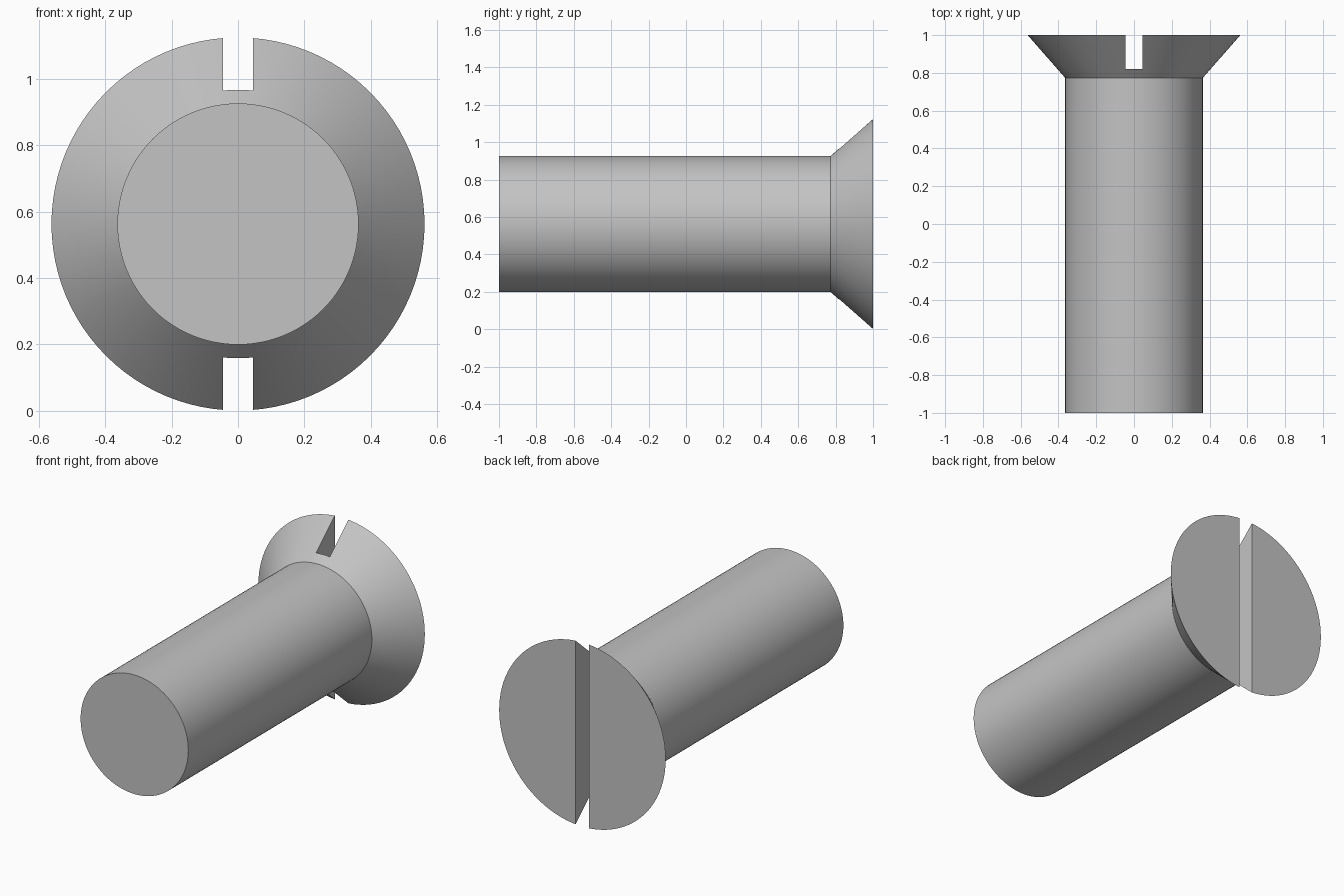
import bpy, bmesh, math
from mathutils import Matrix, Vector

cube = bpy.data.objects.get("Cube")
if cube:
    bpy.data.objects.remove(cube, do_unlink=True)

HEAD_R, SHAFT_R = 0.563, 0.364
NECK_Y, SLOT_Y, SLOT_W = 0.773, 0.82, 0.092
SIDES = 96

# Plain steel
steel = bpy.data.materials.new("steel_grey")
steel.use_nodes = True
colour = (0.55, 0.55, 0.55, 1)
steel.diffuse_color = colour
steel.node_tree.nodes["Principled BSDF"].inputs["Base Color"].default_value = colour


def add_object(name, bm):
    bmesh.ops.recalc_face_normals(bm, faces=bm.faces)
    mesh = bpy.data.meshes.new(name)
    bm.to_mesh(mesh)
    bm.free()
    mesh.materials.append(steel)
    obj = bpy.data.objects.new(name, mesh)
    bpy.context.collection.objects.link(obj)
    return obj


# Shank and countersunk head, revolved about the y axis
bm = bmesh.new()
profile = [(SHAFT_R, -1), (SHAFT_R, NECK_Y), (HEAD_R, 1)]
verts = [bm.verts.new((r, y, HEAD_R)) for r, y in profile]
edges = [bm.edges.new(pair) for pair in zip(verts, verts[1:])]
bmesh.ops.spin(bm, geom=verts + edges, cent=(0, 0, HEAD_R), axis=(0, 1, 0),
               angle=math.tau, steps=SIDES, use_duplicate=False)
bmesh.ops.remove_doubles(bm, verts=bm.verts, dist=0.0001)
bmesh.ops.holes_fill(bm, edges=[e for e in bm.edges if e.is_boundary], sides=0)
screw = add_object("screw_body", bm)

# Driver slot cutter across the head
bm = bmesh.new()
depth = 0.4
place = Matrix.Translation((0, SLOT_Y + depth / 2, HEAD_R))
bmesh.ops.create_cube(bm, size=1, matrix=place @ Matrix.Diagonal((SLOT_W, depth, 2, 1)))
cutter = add_object("slot_cutter", bm)
cutter.hide_render = True

# Cut the slot, then drop the cutter
cut = screw.modifiers.new("slot", 'BOOLEAN')
cut.operation = 'DIFFERENCE'
cut.solver = 'EXACT'
cut.object = cutter
bpy.context.view_layer.objects.active = screw
screw.select_set(True)
bpy.ops.object.modifier_apply(modifier=cut.name)
bpy.data.objects.remove(cutter, do_unlink=True)

# Smooth round surfaces with crisp edges
bpy.ops.object.shade_smooth_by_angle(angle=math.radians(30))
